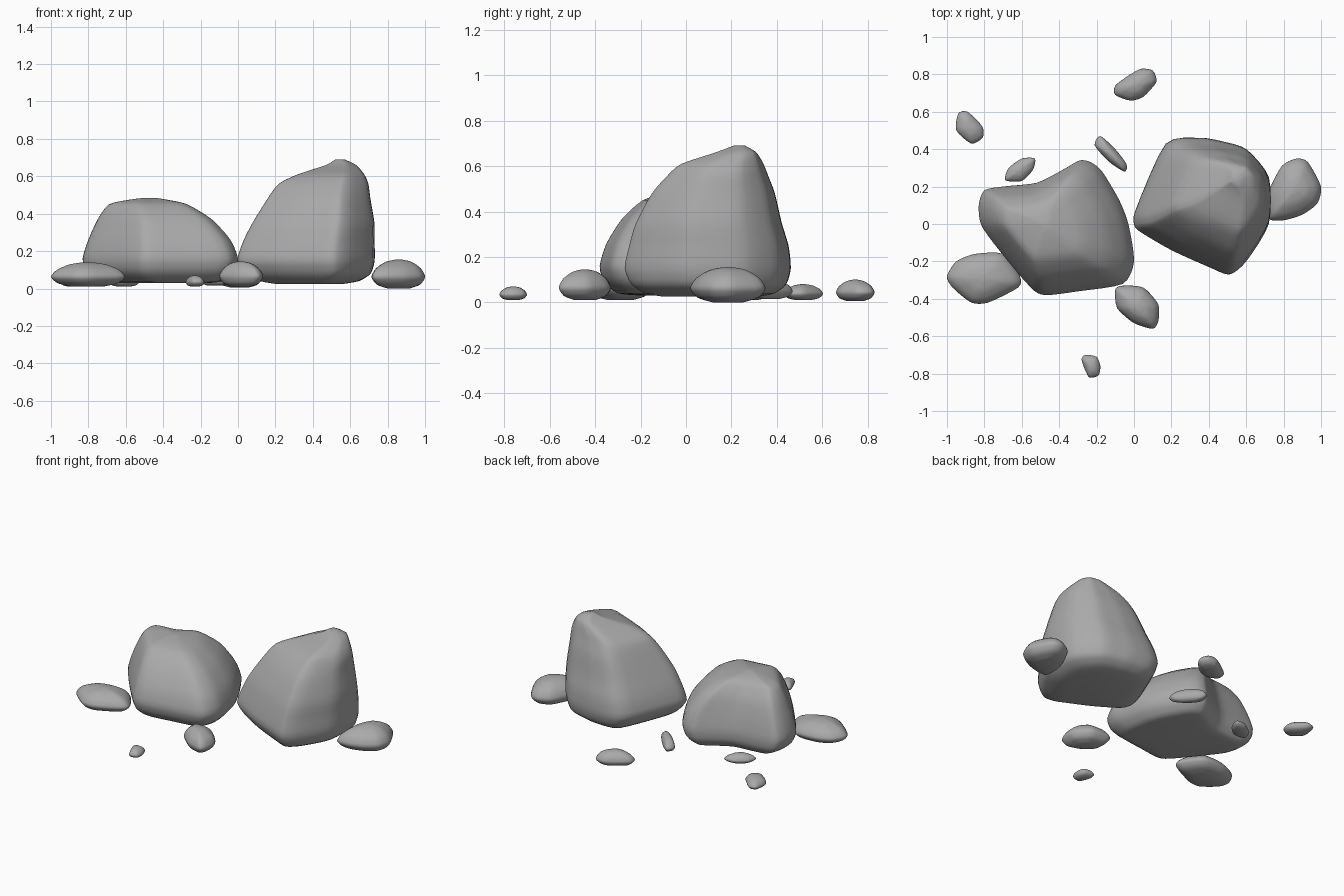
import bpy
import bmesh
from mathutils import Vector

cube = bpy.data.objects.get("Cube")
if cube:
    bpy.data.objects.remove(cube, do_unlink=True)

UNIT = 0.01      # all sizes below are in hundredths
TENSION = 0.36   # low values keep the stone faces fairly flat

stone = bpy.data.materials.new("stone_grey")
stone.use_nodes = True
stone_colour = (0.4, 0.4, 0.4, 1)
stone.diffuse_color = stone_colour
shader = stone.node_tree.nodes["Principled BSDF"]
shader.inputs["Base Color"].default_value = stone_colour
shader.inputs["Roughness"].default_value = 0.9


def smooth_path(points, steps, closed):
    """Pass a cardinal spline through points of any dimension."""
    points = [Vector(p) for p in points]
    count = len(points)

    def at(i):
        return points[i % count] if closed else points[max(0, min(i, count - 1))]

    path = []
    for i in range(count if closed else count - 1):
        start, end = at(i), at(i + 1)
        tan_start = (end - at(i - 1)) * TENSION
        tan_end = (at(i + 2) - start) * TENSION
        for s in range(steps):
            t = s / steps
            blend = t * t * (3 - 2 * t)
            path.append(start.lerp(end, blend)
                        + tan_start * (t * (1 - t) ** 2)
                        - tan_end * (t * t * (1 - t)))
    if not closed:
        path.append(points[-1])
    return path


def bounds(outline):
    xs, ys = zip(*outline)
    return min(xs), max(xs), min(ys), max(ys)


def rock(name, outline, sections):
    """Loft a plan outline through sections of (z, x min, x max, y min, y max)."""
    x_min, x_max, y_min, y_max = bounds(outline)
    plan = [((p.x - x_min) / (x_max - x_min), (p.y - y_min) / (y_max - y_min))
            for p in smooth_path(outline, 4, True)]
    bm = bmesh.new()
    rings = []
    for z, left, right, front, back in smooth_path(sections, 3, False):
        rings.append([bm.verts.new((UNIT * (left + u * (right - left)),
                                    UNIT * (front + v * (back - front)),
                                    UNIT * z)) for u, v in plan])
    for low, high in zip(rings, rings[1:]):
        for i in range(len(plan)):
            bm.faces.new((low[i - 1], low[i], high[i], high[i - 1]))
    bm.faces.new(rings[0])
    bm.faces.new(rings[-1])
    bmesh.ops.recalc_face_normals(bm, faces=bm.faces)
    for face in bm.faces:
        face.smooth = True
    mesh = bpy.data.meshes.new(name)
    bm.to_mesh(mesh)
    bm.free()
    mesh.materials.append(stone)
    obj = bpy.data.objects.new(name, mesh)
    bpy.context.collection.objects.link(obj)
    return obj


def pebble(name, bottom, top, outline):
    """A small rounded stone whose sections follow one shared profile."""
    x_min, x_max, y_min, y_max = bounds(outline)
    cx, cy = (x_min + x_max) / 2, (y_min + y_max) / 2
    half_x, half_y = (x_max - x_min) / 2, (y_max - y_min) / 2
    profile = ((0, .4), (.13, .8), (.4, 1), (.7, .83), (.92, .48), (1, .12))
    sections = [(bottom + h * (top - bottom),
                 cx - s * half_x, cx + s * half_x,
                 cy - s * half_y, cy + s * half_y) for h, s in profile]
    return rock(name, outline, sections)


# Tall boulder, leaning up to a peak towards the back
rock("tall_boulder",
     [(0, 0), (1, 8), (17, 43), (36, 46), (48, 44), (60, 40), (72, 25),
      (72, 0), (60, -20), (51, -27), (40, -23), (20, -14), (3, -4)],
     [(2.5, 20, 56, -10, 32), (4, 12, 64, -18, 39), (8, 5, 70, -24, 44),
      (15, 0, 72, -27, 46), (25, 3, 72, -25, 45), (35, 8, 72, -22, 42),
      (48, 16, 70, -15, 39), (56, 22, 69, -8, 36), (61, 32, 67, -2, 34),
      (66, 47, 63, 13, 31), (69, 52, 57, 21, 26)])

# Low boulder with a broad top and a hollow in its back
rock("low_boulder",
     [(-80, 18), (-83, 10), (-81, -2), (-64, -24), (-53, -36), (-46, -38),
      (-30, -36), (-6, -32), (0, -20), (-3, 0), (-8, 13), (-17, 28),
      (-23, 33), (-29, 34), (-38, 29), (-52, 22), (-70, 20)],
     [(3, -62, -15, -20, 20), (4, -73, -8, -30, 28), (9, -81, -2, -36, 33),
      (16, -83, 0, -38, 34), (26, -80, -4, -35, 31), (37, -75, -14, -28, 25),
      (45, -69, -27, -19, 16), (47.5, -58, -38, -10, 8), (48.5, -50, -44, -3, 1)])

# Loose pebbles around the boulders
pebble("front_right_pebble", 1, 14,
       [(-100, -28), (-95, -20), (-85, -16), (-70, -16), (-61, -28),
        (-62, -34), (-78, -42), (-87, -42), (-97, -34)])
pebble("front_pebble", 1, 14.5,
       [(-10, -35), (-6, -33), (5, -34), (13, -43), (13, -52),
        (10, -56), (0, -53), (-9, -45)])
pebble("left_pebble", 0, 15.5,
       [(72, 3), (72, 17), (79, 31), (87, 35), (93, 33), (100, 20),
        (98, 11), (90, 5), (80, 2)])
pebble("back_pebble", 0.5, 10,
       [(-10, 69), (-10, 74), (-2, 80), (4, 83), (10, 82), (12, 76),
        (5, 68), (-2, 66)])
pebble("back_right_pebble", 1, 8,
       [(-95, 50), (-94, 59), (-89, 60), (-81, 52), (-81, 46), (-87, 43)])
pebble("inner_right_pebble", 1, 7,
       [(-69, 25), (-67, 30), (-60, 35), (-53, 35), (-54, 29), (-60, 23), (-68, 23)])
pebble("sliver_pebble", 1.5, 10,
       [(-21, 42), (-18, 47), (-10, 40), (-4, 32), (-5, 28), (-13, 33)])
pebble("small_front_pebble", 1, 7,
       [(-28, -72), (-26, -70), (-20, -71), (-18, -76), (-19, -81),
        (-24, -82), (-27, -76)])
